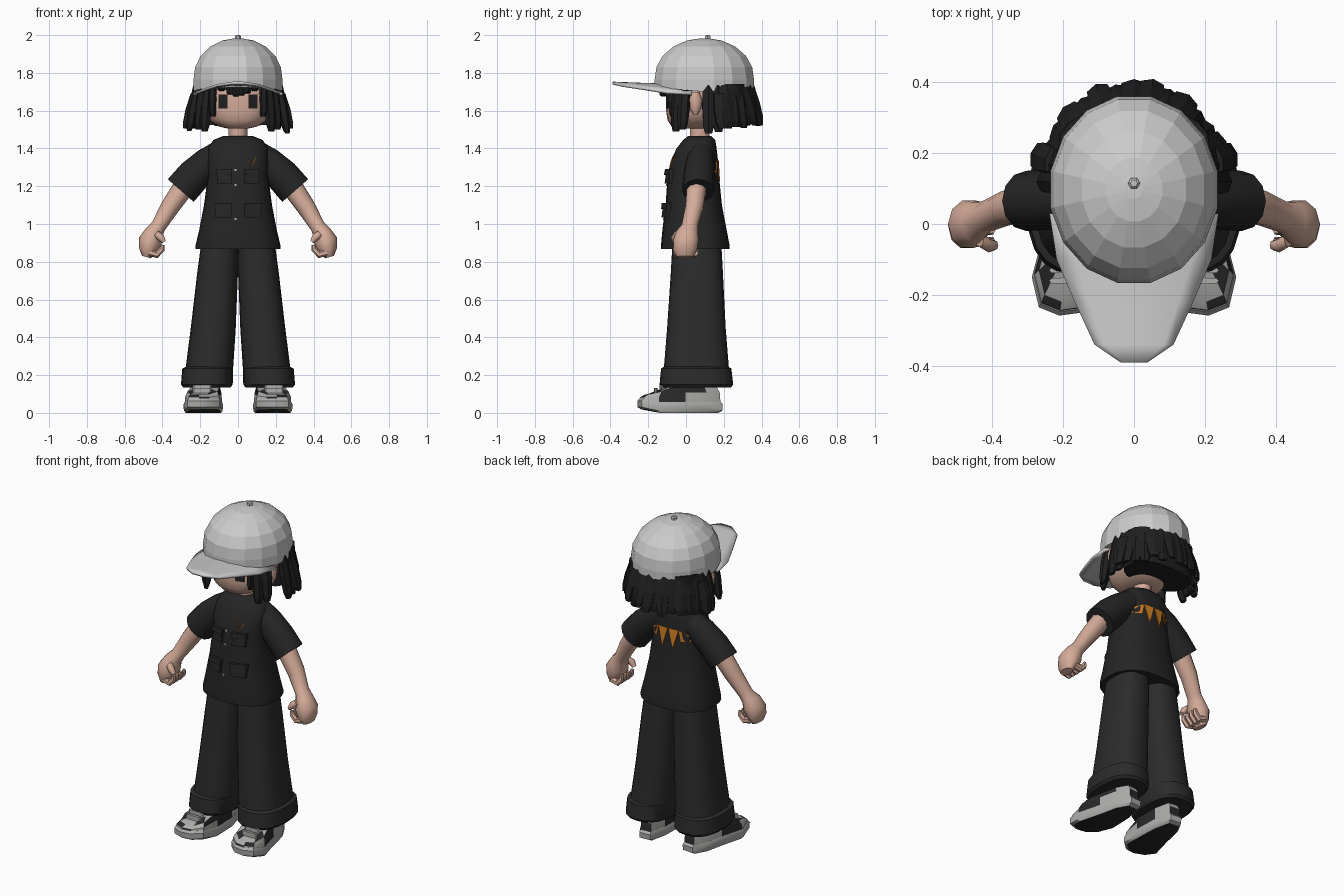
import bpy, bmesh, math, random
from mathutils import Vector

if "Cube" in bpy.data.objects:
    bpy.data.objects.remove(bpy.data.objects["Cube"])

random.seed(4)


def material(name, r, g, b):
    m = bpy.data.materials.new(name)
    m.diffuse_color = (r, g, b, 1)
    m.use_nodes = True
    m.node_tree.nodes["Principled BSDF"].inputs["Base Color"].default_value = m.diffuse_color
    return m


CAP = material("cap_grey", 0.60, 0.60, 0.60)
SKIN = material("skin", 0.66, 0.41, 0.32)
HAIR = material("hair_black", 0.014, 0.014, 0.015)
SHIRT = material("shirt_black", 0.018, 0.018, 0.019)
TROUSER = material("trouser_charcoal", 0.024, 0.024, 0.025)
ORANGE = material("orange", 0.62, 0.20, 0.015)
SHOE_GREY = material("shoe_grey", 0.42, 0.42, 0.41)
SHOE_BLACK = material("shoe_black", 0.022, 0.022, 0.022)


def make(name, bm, mats, smooth=None):
    bmesh.ops.recalc_face_normals(bm, faces=bm.faces[:])
    me = bpy.data.meshes.new(name)
    bm.to_mesh(me)
    bm.free()
    for m in mats:
        me.materials.append(m)
    ob = bpy.data.objects.new(name, me)
    bpy.context.collection.objects.link(ob)
    if smooth:
        bpy.ops.object.select_all(action='DESELECT')
        ob.select_set(True)
        bpy.context.view_layer.objects.active = ob
        bpy.ops.object.shade_smooth_by_angle(angle=math.radians(smooth))
    return ob


def loft(name, rings, mats, smooth=None, rule=None):
    """Skin closed rings of equal length; rule(row, column) gives a material index."""
    bm = bmesh.new()
    vs = [[bm.verts.new(p) for p in r] for r in rings]
    n = len(rings[0])
    for i in range(len(vs) - 1):
        for j in range(n):
            k = (j + 1) % n
            f = bm.faces.new((vs[i][j], vs[i][k], vs[i + 1][k], vs[i + 1][j]))
            f.material_index = rule(i, j) if rule else 0
    for i, row in ((-1, vs[0]), (len(vs), vs[-1])):
        bm.faces.new(row).material_index = rule(i, 0) if rule else 0
    return make(name, bm, mats, smooth)


def oval(x0, x1, y0, y1, z, n=20, p=2.5):
    """Rounded cross-section filling a box at height z."""
    pts = []
    for i in range(n):
        a = 2 * math.pi * i / n
        c, s = math.cos(a), math.sin(a)
        pts.append(((x0 + x1) / 2 + (x1 - x0) / 2 * math.copysign(abs(c) ** (2 / p), c),
                    (y0 + y1) / 2 + (y1 - y0) / 2 * math.copysign(abs(s) ** (2 / p), s), z))
    return pts


def tube(name, path, mats, side=1, n=10, smooth=50):
    """path rows: x, y, z, in-plane radius, depth radius."""
    rings = []
    for i, (x, y, z, r, d) in enumerate(path):
        a, b = path[max(i - 1, 0)], path[min(i + 1, len(path) - 1)]
        t = Vector((b[0] - a[0], 0, b[2] - a[2])).normalized()
        v = Vector((-t.z, 0, t.x))
        ring = []
        for k in range(n):
            q = 2 * math.pi * k / n
            o = Vector((x, y, z)) + v * r * math.cos(q) + Vector((0, d * math.sin(q), 0))
            ring.append((o.x * side, o.y, o.z))
        rings.append(ring)
    return loft(name, rings, mats, smooth)


def surface_y(rows, x, z, side):
    """Depth of a lofted body (rows: z, half width, y0, y1) at x, z."""
    for a, b in zip(rows, rows[1:]):
        if a[0] <= z <= b[0]:
            t = (z - a[0]) / (b[0] - a[0])
            _, w, y0, y1 = [p + (q - p) * t for p, q in zip(a, b)]
            return (y0 + y1) / 2 + side * (y1 - y0) / 2 * max(0, 1 - abs(x / w) ** 2.5) ** 0.4
    return 0


def patch(name, outline, rows, mat, side=-1, lift=0.004, depth=0.008):
    """Plate that follows the body surface."""
    bm = bmesh.new()
    pts = [(x, surface_y(rows, x, z, side) + side * lift, z) for x, z in outline]
    front = [bm.verts.new(p) for p in pts]
    back = [bm.verts.new((x, y - side * depth, z)) for x, y, z in pts]
    bm.faces.new(front)
    bm.faces.new(back)
    n = len(pts)
    for i in range(n):
        bm.faces.new((front[i], front[(i + 1) % n], back[(i + 1) % n], back[i]))
    return make(name, bm, [mat])


def rect(x0, x1, z0, z1):
    return [(x0, z0), (x1, z0), (x1, z1), (x0, z1)]


# Shirt body
BODY = [(0.868, 0.225, -0.132, 0.23), (0.89, 0.224, -0.132, 0.23), (0.97, 0.205, -0.125, 0.215),
        (1.10, 0.18, -0.108, 0.19), (1.25, 0.16, -0.098, 0.175), (1.33, 0.163, -0.082, 0.17),
        (1.40, 0.16, -0.05, 0.162), (1.445, 0.13, -0.015, 0.155), (1.465, 0.08, 0.01, 0.135)]
loft("shirt_body", [oval(-w, w, a, b, z, 24) for z, w, a, b in BODY], [SHIRT], 50)

# Shirt pockets with flaps, buttons and orange decoration
for s in (1, -1):
    for z, w in ((1.215, 0.075), (1.035, 0.088)):
        x = sorted((s * 0.035, s * (0.035 + w)))
        patch("pocket", rect(x[0], x[1], z, z + 0.07), BODY, SHIRT, lift=0.014, depth=0.03)
        patch("pocket_flap", rect(x[0] - 0.004, x[1] + 0.004, z + 0.045, z + 0.075),
              BODY, SHIRT, lift=0.022, depth=0.03)
    patch("back_spike", [(s * 0.004, 1.335), (s * 0.066, 1.335), (s * 0.035, 1.225)], BODY, ORANGE, 1)
    patch("back_side_spike", [(s * 0.068, 1.335), (s * 0.082, 1.27), (s * 0.135, 1.275),
                              (s * 0.12, 1.31)], BODY, ORANGE, 1)
    patch("chest_stripe", [(0.07 + s * 0.004, 1.305), (0.07 + s * 0.03, 1.36),
                           (0.07 + s * 0.013, 1.335)], BODY, ORANGE)
for z in (1.02, 1.2, 1.28):
    patch("button", rect(-0.018, -0.008, z, z + 0.012), BODY, SHOE_GREY)

# Neck and head
loft("neck", [oval(-0.05, 0.05, 0.02, 0.125, z, 12, 2) for z in (1.42, 1.56)], [SKIN], 50)
HEAD = [(1.505, 0.05, -0.04, 0.12), (1.515, 0.10, -0.075, 0.17), (1.55, 0.155, -0.098, 0.22),
        (1.60, 0.182, -0.105, 0.25), (1.68, 0.19, -0.105, 0.27), (1.78, 0.18, -0.09, 0.27)]
loft("head", [oval(-w, w, a, b, z, 24) for z, w, a, b in HEAD], [SKIN], 60)

for s in (1, -1):
    # Eyes and ears
    patch("eye", rect(*sorted((s * 0.055, s * 0.103)), 1.612, 1.685), HEAD, HAIR)
    loft("ear", [oval(s * 0.195 - w, s * 0.195 + w, 0.05 - d, 0.05 + d, z, 8, 2)
                 for z, w, d in ((1.58, 0.01, 0.01), (1.61, 0.022, 0.03),
                                 (1.66, 0.028, 0.036), (1.70, 0.02, 0.02))], [SKIN], 60)

    # Sleeve, arm, hand and thumb
    tube("sleeve", [(0.08, 0.08, 1.37, 0.08, 0.07), (0.16, 0.075, 1.32, 0.085, 0.078),
                    (0.235, 0.068, 1.255, 0.09, 0.083), (0.303, 0.065, 1.177, 0.091, 0.085)],
         [SHIRT], s, 12, 55)
    tube("arm", [(0.27, 0.06, 1.22, 0.058, 0.055), (0.36, 0.045, 1.09, 0.05, 0.05),
                 (0.42, 0.02, 0.99, 0.04, 0.045), (0.445, 0.005, 0.955, 0.048, 0.06),
                 (0.465, 0.0, 0.91, 0.062, 0.07), (0.475, -0.005, 0.86, 0.05, 0.066),
                 (0.485, -0.005, 0.825, 0.024, 0.045)], [SKIN], s)
    tube("thumb", [(0.435, -0.045, 0.95, 0.018, 0.02), (0.41, -0.06, 0.93, 0.02, 0.02),
                   (0.392, -0.06, 0.905, 0.012, 0.014)], [SKIN], s, 8)
    for k in range(4):
        y = -0.05 + k * 0.033
        tube("finger", [(0.47, y, 0.85, 0.02, 0.018), (0.43, y, 0.838, 0.019, 0.017),
                        (0.403, y, 0.865, 0.015, 0.015), (0.40, y, 0.89, 0.01, 0.01)], [SKIN], s, 6)

    # Trouser leg and turned-up cuff
    def leg_rings(rows):
        return [oval(*sorted((s * a, s * b)), c, d, z, 20) for z, a, b, c, d in rows]
    loft("trouser_leg", leg_rings([(0.93, 0, 0.19, -0.07, 0.185), (0.75, 0, 0.215, -0.08, 0.195),
                                   (0.45, 0.012, 0.25, -0.10, 0.21),
                                   (0.2, 0.028, 0.282, -0.12, 0.23)]), [TROUSER], 50)
    loft("trouser_cuff", leg_rings([(0.245, 0.035, 0.275, -0.115, 0.222),
                                    (0.235, 0.026, 0.295, -0.132, 0.24),
                                    (0.15, 0.028, 0.302, -0.14, 0.25),
                                    (0.135, 0.04, 0.29, -0.128, 0.238)]), [TROUSER], 40)

    # Shoe sole and upper share one footprint
    foot = [(0.11, 0.19), (0.18, 0.195), (0.222, 0.12), (0.248, 0), (0.288, -0.15), (0.268, -0.235),
            (0.21, -0.258), (0.15, -0.25), (0.095, -0.2), (0.08, -0.08), (0.085, 0.08)]

    def foot_ring(scale, height):
        cx, cy = 0.175, -0.04
        return [(s * (cx + (x - cx) * scale), cy + (y - cy) * scale,
                 height(y) + (0.018 if y < -0.19 else 0)) for x, y in foot]

    def shoe_top(y):
        return 0.085 + 0.085 * min(1, max(0, (y + 0.24) / 0.2))
    loft("shoe_sole", [foot_ring(c, lambda y, z=z: z) for c, z in
                       ((0.9, 0), (0.99, 0.012), (1, 0.045), (0.95, 0.058))],
         [SHOE_GREY, SHOE_BLACK], 35, lambda i, j: 1 if i < 0 else 0)
    loft("shoe_upper", [foot_ring(0.95, lambda y: 0.045),
                        foot_ring(0.93, lambda y: 0.045 + (shoe_top(y) - 0.045) * 0.5),
                        foot_ring(0.82, lambda y: shoe_top(y) * 0.92),
                        foot_ring(0.5, lambda y: shoe_top(y) + 0.005)],
         [SHOE_GREY, SHOE_BLACK], 35,
         lambda i, j: 1 if (i + j) % 3 == 0 or (i == 1 and j in (2, 3, 8, 9)) else 0)
    for y, z in ((-0.10, 0.155), (-0.13, 0.14), (-0.16, 0.125)):
        loft("shoe_lace", [oval(s * 0.19 - 0.05, s * 0.19 + 0.05, y - 0.009, y + 0.009, h, 8, 4)
                           for h in (z - 0.02, z + 0.008)], [SHOE_GREY])

# Hair volume behind the head
loft("hair_back", [oval(-w, w, 0.08, b, z, 20) for z, w, b in
                   ((1.525, 0.205, 0.32), (1.60, 0.22, 0.335), (1.74, 0.215, 0.33))], [HAIR], 40)


def lock(name, deg, width, zt, zb, flare, top=0.93):
    """Flat tapered strand hanging from the cap rim."""
    a = math.radians(deg)
    out = Vector((math.cos(a), math.sin(a), 0))
    tan = Vector((-out.y, out.x, 0))
    rings = []
    for t, w, th in ((0, 0.9, 0.018), (0.45, 1, 0.026), (0.85, 0.85, 0.022), (1, 0.55, 0.012)):
        k = top + flare * t
        c = Vector((0.235 * k * out.x, 0.11 + 0.25 * k * out.y, zt + (zb - zt) * t))
        rings.append([c + tan * width / 2 * w * u + out * th * v
                      for u, v in ((-1, -0.6), (0, -1), (1, -0.6), (1, 0.5), (0, 1), (-1, 0.5))])
    return loft(name, rings, [HAIR])


# Rear, side and fringe strands
for i in range(17):
    d = 2 + i * 11
    back = math.sin(math.radians(d))
    lock("back_strand", d, random.uniform(0.06, 0.085), 1.735,
         1.482 + 0.045 * back + random.uniform(-0.008, 0.02), random.uniform(0.14, 0.25))
for s in (1, -1):
    for d, w, zb, fl in ((-30, 0.06, 1.50, 0.12), (-41, 0.06, 1.49, 0.08), (-52, 0.04, 1.57, 0.0)):
        lock("side_strand", d if s > 0 else 180 - d, w, 1.74, zb, fl, 0.92)
    lock("outer_strand", 16 if s > 0 else 164, 0.08, 1.69, 1.505, 0.2, 1.03)
for d, zb in ((-101, 1.685), (-93, 1.675), (-85, 1.68), (-77, 1.69), (-66, 1.705), (-114, 1.705)):
    lock("fringe_strand", d, 0.042, 1.75, zb, 0.02, 0.9)

# Cap crown, faceted, with a tilted rim
crown = []
for k, z in ((1, None), (1.0, 1.765), (0.965, 1.83), (0.84, 1.89), (0.62, 1.94), (0.34, 1.972), (0.1, 1.982)):
    ring = []
    for i in range(16):
        a = 2 * math.pi * (i + 0.5) / 16
        y = math.sin(a)
        ring.append((0.24 * k * math.cos(a), 0.097 + 0.268 * k * y, z or 1.70 - 0.025 * y))
    crown.append(ring)
loft("cap_crown", crown, [CAP])
loft("cap_button", [oval(-r, r, 0.115 - r, 0.115 + r, z, 6, 2)
                    for z, r in ((1.975, 0.017), (1.994, 0.017), (2.0, 0.01))], [CAP])

# Cap brim, arched across its width
bm = bmesh.new()
grid = []
for y, w in ((0.03, 0.236), (-0.1, 0.216), (-0.22, 0.165), (-0.34, 0.11), (-0.39, 0.037)):
    grid.append([bm.verts.new((w * u / 4, y, 1.738 - 0.05 * (w * u / 4 / 0.235) ** 2 - 0.04 * (y + 0.17)
                               * (y < -0.17))) for u in range(-4, 5)])
for a, b in zip(grid, grid[1:]):
    for j in range(8):
        bm.faces.new((a[j], b[j], b[j + 1], a[j + 1]))
brim = make("cap_brim", bm, [CAP], 30)
mod = brim.modifiers.new("thickness", 'SOLIDIFY')
mod.thickness = 0.014
mod.offset = 0
